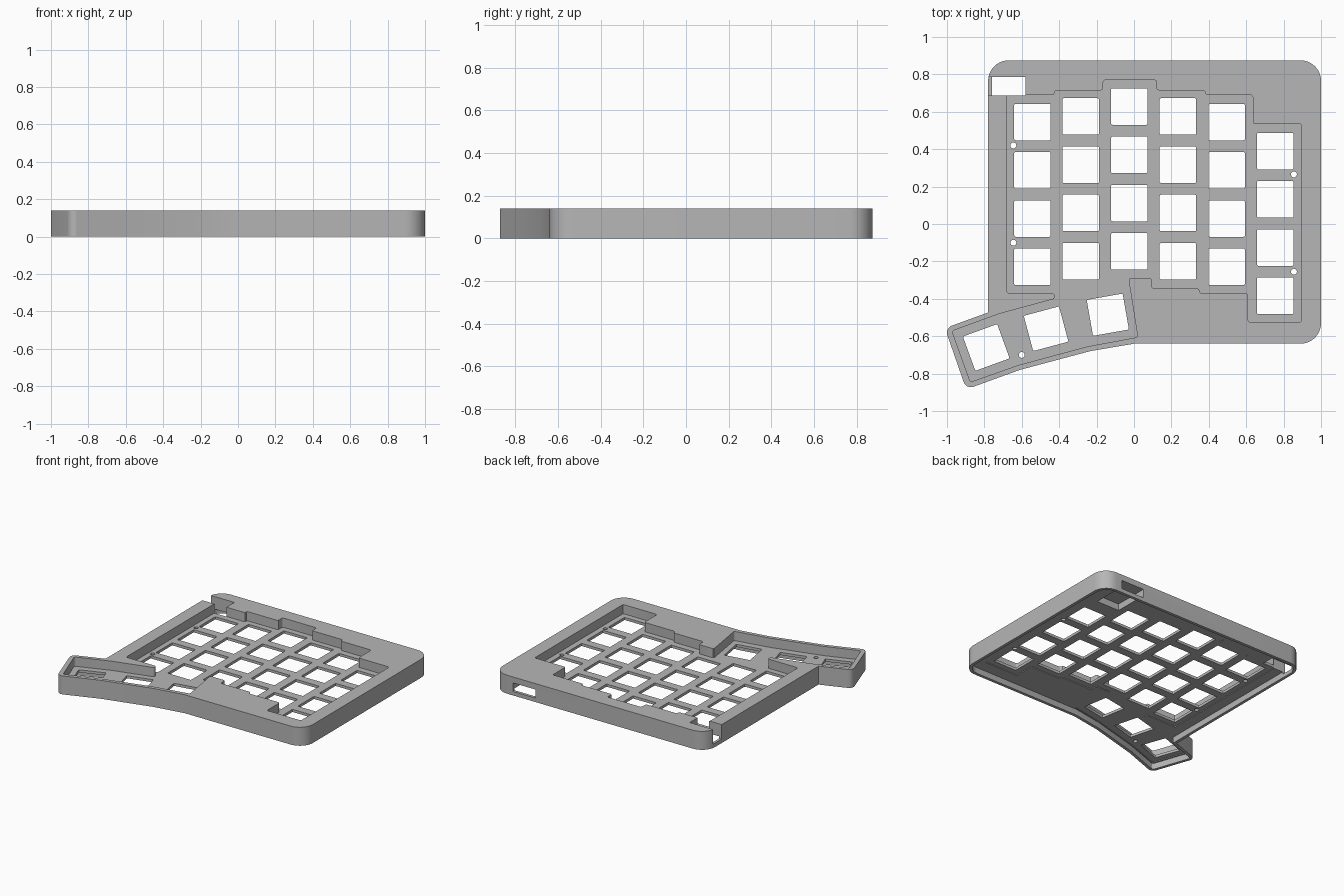
import bpy, bmesh, math
from mathutils import Vector, Matrix

cube = bpy.data.objects.get("Cube")
if cube:
    bpy.data.objects.remove(cube, do_unlink=True)

grey = bpy.data.materials.new("matte grey")
grey.use_nodes = True
grey.diffuse_color = (0.47, 0.47, 0.47, 1)
grey.node_tree.nodes["Principled BSDF"].inputs["Base Color"].default_value = (0.47, 0.47, 0.47, 1)


def rounded(points, steps=10):
    """Round each corner of a clockwise (x, y, radius) polygon."""
    out = []
    n = len(points)
    for i, (x, y, r) in enumerate(points):
        p = Vector((x, y))
        a = (Vector(points[i - 1][:2]) - p).normalized()
        b = (Vector(points[(i + 1) % n][:2]) - p).normalized()
        half = a.angle(b) / 2
        if r <= 0 or half > 1.5:
            out.append(p)
            continue
        centre = p + (a + b).normalized() * r / math.sin(half)
        start = p + a * r / math.tan(half) - centre
        end = p + b * r / math.tan(half) - centre
        sweep = math.pi - 2 * half
        k = steps if r > 0.02 else 3
        for j in range(k + 1):
            t = j / k
            v = (start * math.sin((1 - t) * sweep) + end * math.sin(t * sweep)) / math.sin(sweep)
            out.append(centre + v)
    return out


def inset(points, d):
    """Move every side of a clockwise polygon inwards by d."""
    out = []
    n = len(points)
    for i, (x, y, r) in enumerate(points):
        p = Vector((x, y))
        a = (p - Vector(points[i - 1][:2])).normalized()
        b = (Vector(points[(i + 1) % n][:2]) - p).normalized()
        na, nb = Vector((a.y, -a.x)), Vector((b.y, -b.x))
        q = p + (na + nb) * d / (1 + na.dot(nb))
        out.append((q.x, q.y, max(r - d, 0)))
    return out


def add_prism(bm, loop, z0, z1):
    low = [bm.verts.new((p[0], p[1], z0)) for p in loop]
    face = bm.faces.new(low)
    top = bmesh.ops.extrude_face_region(bm, geom=[face])["geom"]
    bmesh.ops.translate(bm, vec=(0, 0, z1 - z0),
                        verts=[v for v in top if isinstance(v, bmesh.types.BMVert)])


def prisms(name, loops, z0, z1):
    bm = bmesh.new()
    for loop in loops:
        add_prism(bm, loop, z0, z1)
    bmesh.ops.recalc_face_normals(bm, faces=bm.faces)
    mesh = bpy.data.meshes.new(name)
    bm.to_mesh(mesh)
    bm.free()
    mesh.materials.append(grey)
    obj = bpy.data.objects.new(name, mesh)
    bpy.context.collection.objects.link(obj)
    return obj


def rect(x0, x1, y0, y1):
    return [(x0, y0), (x0, y1), (x1, y1), (x1, y0)]


def cut(target, loops, z0, z1):
    cutter = prisms("cutter", loops, z0, z1)
    cutter.hide_render = True
    mod = target.modifiers.new("cut", 'BOOLEAN')
    mod.operation = 'DIFFERENCE'
    mod.solver = 'EXACT'
    mod.object = cutter
    bpy.context.view_layer.objects.active = target
    bpy.ops.object.modifier_apply(modifier=mod.name)
    bpy.data.objects.remove(cutter, do_unlink=True)


# Outer case with the angled thumb wing
outline = [(-0.78, 0.875, 0.11), (1, 0.875, 0.11), (1, -0.64, 0.11), (0, -0.64, 0),
           (-0.235, -0.68, 0), (-0.61, -0.78, 0), (-0.897, -0.884, 0.04),
           (-1.011, -0.557, 0.04), (-0.78, -0.473, 0)]
case = prisms("keyboard_case", [rounded(outline)], 0, 0.14)

# Open underside
cut(case, [rounded(inset(outline, 0.022))], -0.1, 0.045)

# Stepped key well, sunk from above and slightly relieved below
R = 0.012
well = [(x, y, R) for x, y in [
    (-0.68, 0.69), (-0.425, 0.69), (-0.425, 0.715), (-0.165, 0.715), (-0.165, 0.77),
    (0.12, 0.77), (0.12, 0.715), (0.38, 0.715), (0.38, 0.69), (0.635, 0.69),
    (0.635, 0.535), (0.895, 0.535), (0.895, -0.525), (0.61, -0.525), (0.61, -0.37),
    (0.35, -0.37), (0.35, -0.345), (0.095, -0.345), (0.095, -0.29), (-0.03, -0.29),
    (0.02, -0.605), (-0.25, -0.655), (-0.62, -0.755), (-0.875, -0.845),
    (-0.973, -0.572), (-0.72, -0.48), (-0.425, -0.4), (-0.425, -0.37), (-0.68, -0.37)]]
cut(case, [rounded(well)], 0.07, 0.3)
cut(case, [rounded(well)], -0.1, 0.05)

# Switch openings: six columns of four, then three turned thumb keys
keys = []
for x, top in zip((-0.543, -0.285, -0.025, 0.235, 0.495, 0.755),
                  (0.545, 0.575, 0.628, 0.575, 0.545, 0.39)):
    for row in range(4):
        keys.append((x, top - 0.258 * row, 0))
keys += [(-0.79, -0.66, 20), (-0.47, -0.56, 15), (-0.14, -0.485, 10)]
openings = []
H = 0.0975
for x, y, angle in keys:
    turn = Matrix.Rotation(math.radians(angle), 2)
    openings.append(rounded([(*(Vector((x, y)) + turn @ Vector(c)), 0.007)
                             for c in rect(-H, H, -H, H)]))

# Screw holes
for x, y in [(-0.645, 0.42), (-0.645, -0.1), (0.855, 0.265), (0.855, -0.255), (-0.6, -0.7)]:
    openings.append([(x + 0.016 * math.cos(i * math.pi / 8), y + 0.016 * math.sin(i * math.pi / 8))
                     for i in range(16)])
cut(case, openings, -0.1, 0.3)

# Side notch with a low lip, and the cable port with its pocket at the back
cut(case, [rect(-0.76, -0.58, 0.687, 0.785)], -0.1, 0.3)
cut(case, [rect(-0.9, -0.7, 0.687, 0.785)], 0.03, 0.3)
cut(case, [rect(0.65, 0.84, 0.61, 1)], 0.03, 0.095)

case.select_set(True)
bpy.context.view_layer.objects.active = case
bpy.ops.object.shade_smooth_by_angle(angle=math.radians(30))
